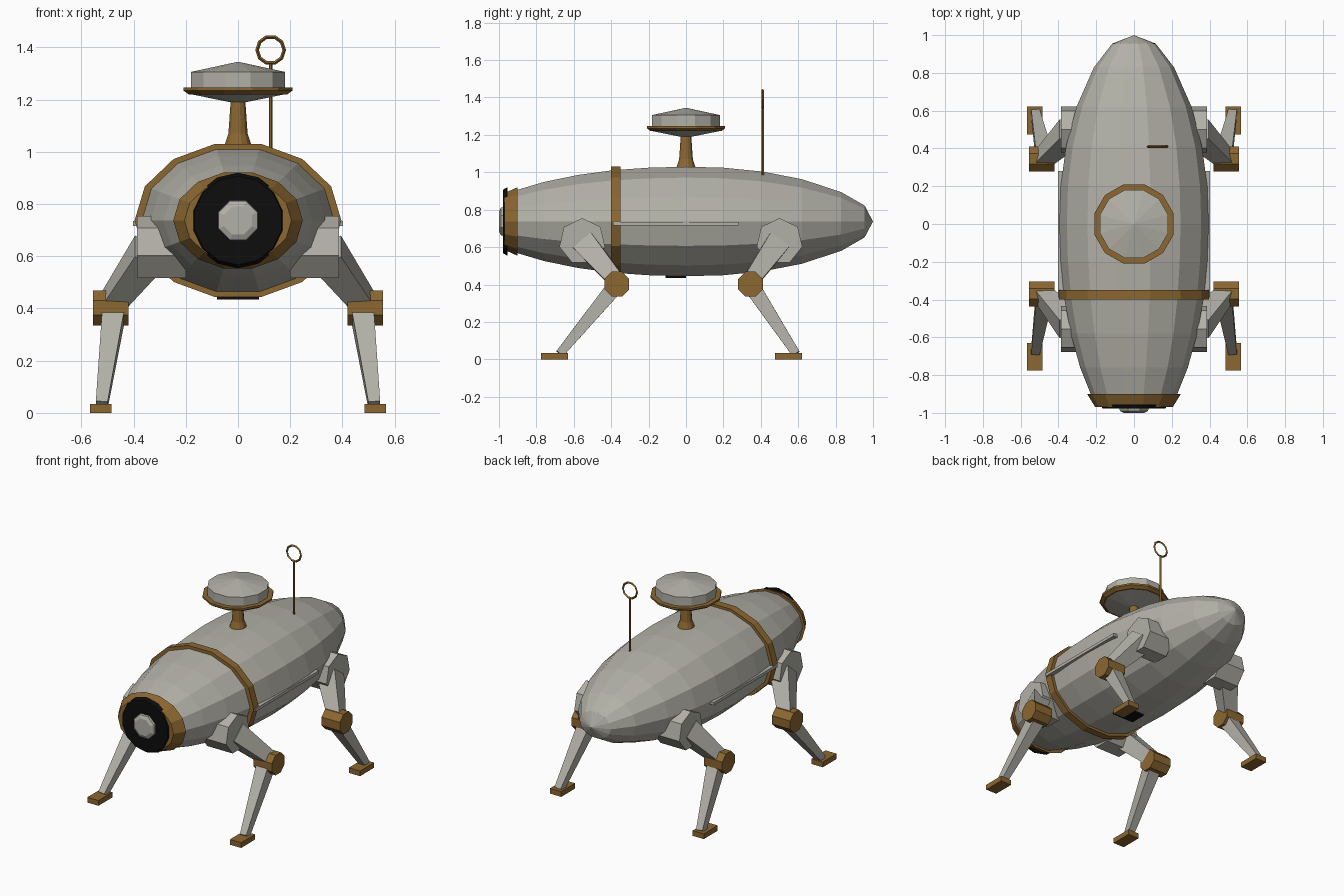
import bpy, bmesh
from math import sin, cos, pi, radians
from mathutils import Vector

cube = bpy.data.objects.get("Cube")
if cube:
    bpy.data.objects.remove(cube, do_unlink=True)


def material(name, rgb):
    m = bpy.data.materials.new(name)
    m.use_nodes = True
    m.diffuse_color = (*rgb, 1)
    m.node_tree.nodes["Principled BSDF"].inputs["Base Color"].default_value = (*rgb, 1)
    return m


GREY = material("warm grey metal", (0.45, 0.44, 0.39))
BRASS = material("dark brass", (0.26, 0.135, 0.03))
BLACK = material("black", (0.004, 0.004, 0.004))


def finish(name, bm, mat):
    bmesh.ops.recalc_face_normals(bm, faces=bm.faces[:])
    me = bpy.data.meshes.new(name)
    bm.to_mesh(me)
    bm.free()
    me.materials.append(mat)
    ob = bpy.data.objects.new(name, me)
    bpy.context.collection.objects.link(ob)
    return ob


def lathe(name, mat, profile, axis, n, centre=(0, 0, 0), squash=1.0, turn=0.0):
    """Revolve (position, radius) pairs around an axis; radius 0 makes a point."""
    bm = bmesh.new()
    rings = []
    for t, r in profile:
        ring = []
        for i in range(n if r > 0 else 1):
            a = radians(turn) + 2 * pi * i / n
            u, v = r * cos(a), r * sin(a) * squash
            co = {"x": (t, u, v), "y": (u, t, v), "z": (u, v, t)}[axis]
            ring.append(bm.verts.new(Vector(centre) + Vector(co)))
        rings.append(ring)
    for a, b in zip(rings, rings[1:]):
        for i in range(n):
            j = (i + 1) % n
            corners = [a[i % len(a)], a[j % len(a)], b[j % len(b)], b[i % len(b)]]
            bm.faces.new(list(dict.fromkeys(corners)))
    for ring in (rings[0], rings[-1]):
        if len(ring) > 2:
            bm.faces.new(ring)
    return finish(name, bm, mat)


def box(name, mat, centre, size):
    bm = bmesh.new()
    bmesh.ops.create_cube(bm, size=1)
    bmesh.ops.scale(bm, vec=size, verts=bm.verts)
    bmesh.ops.translate(bm, vec=centre, verts=bm.verts)
    return finish(name, bm, mat)


def limb(name, mat, start, end, w0, w1):
    """Tapered square bar between two points."""
    bm = bmesh.new()
    start, end = Vector(start), Vector(end)
    d = (end - start).normalized()
    side = (Vector((1, 0, 0)) - d * d.x).normalized()
    up = d.cross(side)
    rings = []
    for p, w in ((start, w0), (end, w1)):
        rings.append([bm.verts.new(p + (side * a + up * b) * w / 2)
                      for a, b in ((-1, -1), (1, -1), (1, 1), (-1, 1))])
    for i in range(4):
        j = (i + 1) % 4
        bm.faces.new((rings[0][i], rings[0][j], rings[1][j], rings[1][i]))
    for ring in rings:
        bm.faces.new(ring)
    return finish(name, bm, mat)


# Hull, with its hoop, nose collar, dark lens and hub
MID = (0, 0, 0.737)
SQ = 0.76
hull = [(-0.96, 0.19), (-0.91, 0.225), (-0.76, 0.285), (-0.58, 0.335), (-0.39, 0.37),
        (-0.2, 0.388), (0, 0.395), (0.2, 0.388), (0.41, 0.36), (0.62, 0.305),
        (0.83, 0.212), (0.955, 0.115), (1.0, 0)]
lathe("hull", GREY, hull, "y", 14, MID, SQ)
lathe("hull_hoop", BRASS, [(-0.4, 0.396), (-0.35, 0.396)], "y", 14, MID, SQ)
lathe("nose_collar", BRASS, [(-0.97, 0.205), (-0.9, 0.248)], "y", 14, MID, SQ)
lathe("nose_lens", BLACK, [(-0.978, 0.17), (-0.955, 0.183)], "y", 14, MID, 1, 90 / 7)
lathe("nose_hub", GREY, [(-0.975, 0.084), (-0.99, 0.08), (-1.0, 0.058)], "y", 8, MID, 1, 22.5)

# Belly hatch and side rails
box("belly_hatch", BLACK, (0, -0.055, 0.442), (0.16, 0.11, 0.014))
for s, label in ((1, "left"), (-1, "right")):
    box(label + "_rail", GREY, (s * 0.387, -0.055, 0.725), (0.03, 0.67, 0.02))

# Turret on the back
lathe("turret_stem", BRASS, [(1.0, 0.06), (1.035, 0.05), (1.07, 0.038), (1.21, 0.028)],
      "z", 12, turn=15)
lathe("turret_base", GREY, [(1.19, 0.03), (1.222, 0.195)], "z", 12, turn=15)
lathe("turret_rim", BRASS, [(1.22, 0.195), (1.235, 0.217), (1.247, 0.217)], "z", 12, turn=15)
lathe("turret_cap", GREY, [(1.24, 0.187), (1.306, 0.187), (1.345, 0)], "z", 12, turn=15)

# Aerial with a loop on top
lathe("aerial_rod", BRASS, [(0.96, 0.007), (1.336, 0.007)], "z", 6, (0.125, 0.41, 0))
bpy.ops.mesh.primitive_torus_add(major_segments=10, minor_segments=4, major_radius=0.052,
                                 minor_radius=0.007, location=(0.125, 0.41, 1.39),
                                 rotation=(pi / 2, 0, 0))
loop = bpy.context.object
loop.name = "aerial_loop"
loop.data.materials.append(BRASS)

# Four legs: hip, knee, shin end and foot positions along y
for place, hip, knee, ankle, foot in (("front", -0.555, -0.37, -0.675, -0.703),
                                      ("back", 0.5, 0.345, 0.588, 0.548)):
    for s, side in ((1, "left"), (-1, "right")):
        n = f"{place}_{side}_"
        lathe(n + "hip", GREY, [(s * 0.2, 0.125), (s * 0.387, 0.125)], "x", 7,
              (0, hip, 0.63), turn=90)
        limb(n + "thigh", GREY, (s * 0.34, hip + (knee - hip) * 0.1, 0.615),
             (s * 0.485, knee, 0.42), 0.125, 0.085)
        lathe(n + "knee", BRASS, [(s * 0.42, 0.072), (s * 0.555, 0.072)], "x", 8,
              (0, knee, 0.402), turn=22.5)
        limb(n + "shin", GREY, (s * 0.474, knee, 0.4), (s * 0.522, ankle, 0.03), 0.088, 0.045)
        box(n + "foot", BRASS, (s * 0.525, foot, 0.0175), (0.082, 0.146, 0.035))
